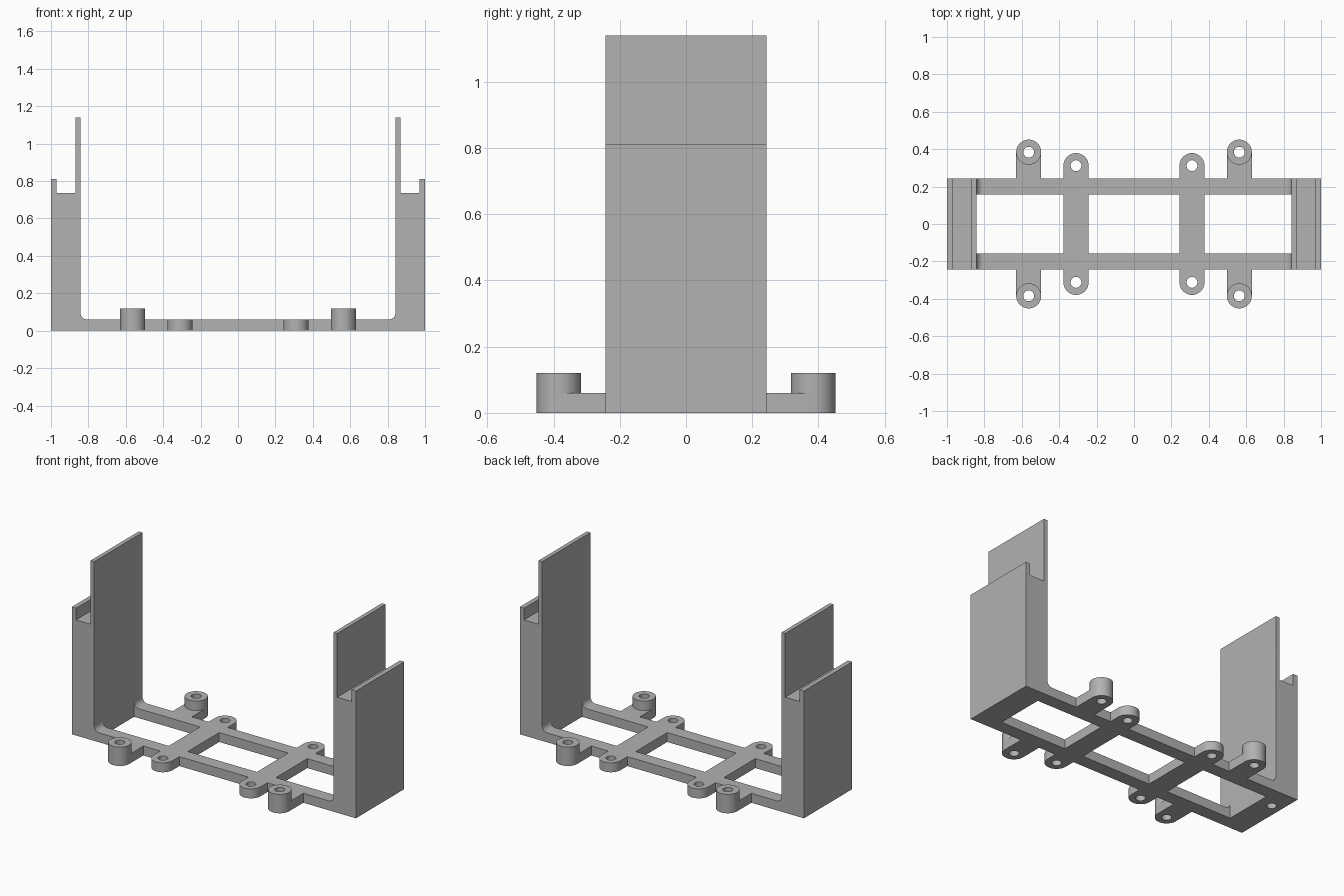
import bpy
import bmesh
from math import cos, sin, pi, radians

cube = bpy.data.objects.get("Cube")
if cube:
    bpy.data.objects.remove(cube, do_unlink=True)

grey = bpy.data.materials.new("grey plastic")
grey.use_nodes = True
colour = (0.445, 0.445, 0.445, 1)
grey.diffuse_color = colour
grey.node_tree.nodes["Principled BSDF"].inputs["Base Color"].default_value = colour

DEPTH = 0.243    # half depth of the frame
FLOOR = 0.06     # thickness of rails and tabs
INNER = 0.842    # inner face of the towers
TAB_R = 0.067
HOLE_R = 0.029


def arc(cx, cy, r, start, end, steps):
    angles = [radians(start + (end - start) * i / steps) for i in range(steps + 1)]
    return [(cx + r * cos(a), cy + r * sin(a)) for a in angles]


def extrude(name, points, vector):
    """Solid made by sweeping a closed outline of 3D points along a vector."""
    bm = bmesh.new()
    face = bm.faces.new([bm.verts.new(p) for p in points])
    swept = bmesh.ops.extrude_face_region(bm, geom=[face])
    verts = [g for g in swept["geom"] if isinstance(g, bmesh.types.BMVert)]
    bmesh.ops.translate(bm, verts=verts, vec=vector)
    bmesh.ops.recalc_face_normals(bm, faces=bm.faces)
    mesh = bpy.data.meshes.new(name)
    bm.to_mesh(mesh)
    bm.free()
    mesh.materials.append(grey)
    obj = bpy.data.objects.new(name, mesh)
    bpy.context.collection.objects.link(obj)
    return obj


def slab(name, outline, z0, z1):
    return extrude(name, [(x, y, z0) for x, y in outline], (0, 0, z1 - z0))


def box(name, x0, x1, y0, y1, z0, z1):
    return slab(name, [(x0, y0), (x1, y0), (x1, y1), (x0, y1)], z0, z1)


def round_cutter(x, y, z0, z1):
    return slab("hole_cutter", arc(x, y, HOLE_R, 0, 350, 35), z0, z1)


def activate(obj):
    bpy.ops.object.select_all(action='DESELECT')
    obj.select_set(True)
    bpy.context.view_layer.objects.active = obj


def cut(obj, cutter):
    cutter.hide_render = True
    mod = obj.modifiers.new("cut", 'BOOLEAN')
    mod.operation = 'DIFFERENCE'
    mod.solver = 'EXACT'
    mod.object = cutter
    activate(obj)
    bpy.ops.object.modifier_apply(modifier=mod.name)
    bpy.data.objects.remove(cutter, do_unlink=True)


def smooth(obj):
    activate(obj)
    bpy.ops.object.shade_smooth_by_angle(angle=radians(30))


# Frame: U profile with slotted tower tops and filleted inner corners
fillet = 0.035
half = [(1, 0), (1, 0.81), (0.97, 0.81), (0.97, 0.735), (0.868, 0.735),
        (0.868, 1.14), (INNER, 1.14)]
half += arc(INNER - fillet, FLOOR + fillet, fillet, 0, -90, 8)
profile = half + [(-x, z) for x, z in reversed(half)]
frame = extrude("frame", [(x, -DEPTH, z) for x, z in profile], (0, 2 * DEPTH, 0))

# Three windows leave two rails and two crossbars
bar_in, bar_out = 0.31 - TAB_R, 0.31 + TAB_R
for x0, x1 in ((-INNER, -bar_out), (-bar_in, bar_in), (bar_out, INNER)):
    cut(frame, box("window_cutter", x0, x1, -0.158, 0.158, -0.1, 0.3))

# Blind hole under the right-hand tower
cut(frame, round_cutter(-0.932, 0.097, -0.05, 0.1))
smooth(frame)

# Screw tabs on both long sides; the outer ones carry raised bosses
for sx, side in ((1, "left"), (-1, "right")):
    for sy, end in ((1, "back"), (-1, "front")):
        for kind, tx, ty, raised in (("inner", 0.31, 0.312, False),
                                     ("outer", 0.563, 0.384, True)):
            x, y = sx * tx, sy * ty
            outline = [(x + TAB_R, sy * DEPTH)]
            outline += arc(x, y, TAB_R, 0, sy * 180, 24)
            outline += [(x - TAB_R, sy * DEPTH)]
            label = f"{end}_{side}_{kind}"
            parts = [slab(label + "_tab", outline, 0, FLOOR)]
            if raised:
                ring = arc(x, y, TAB_R, 0, 352.5, 47)
                parts.append(slab(label + "_boss", ring, FLOOR, 2 * FLOOR))
            for part in parts:
                cut(part, round_cutter(x, y, -0.1, 0.3))
                smooth(part)
